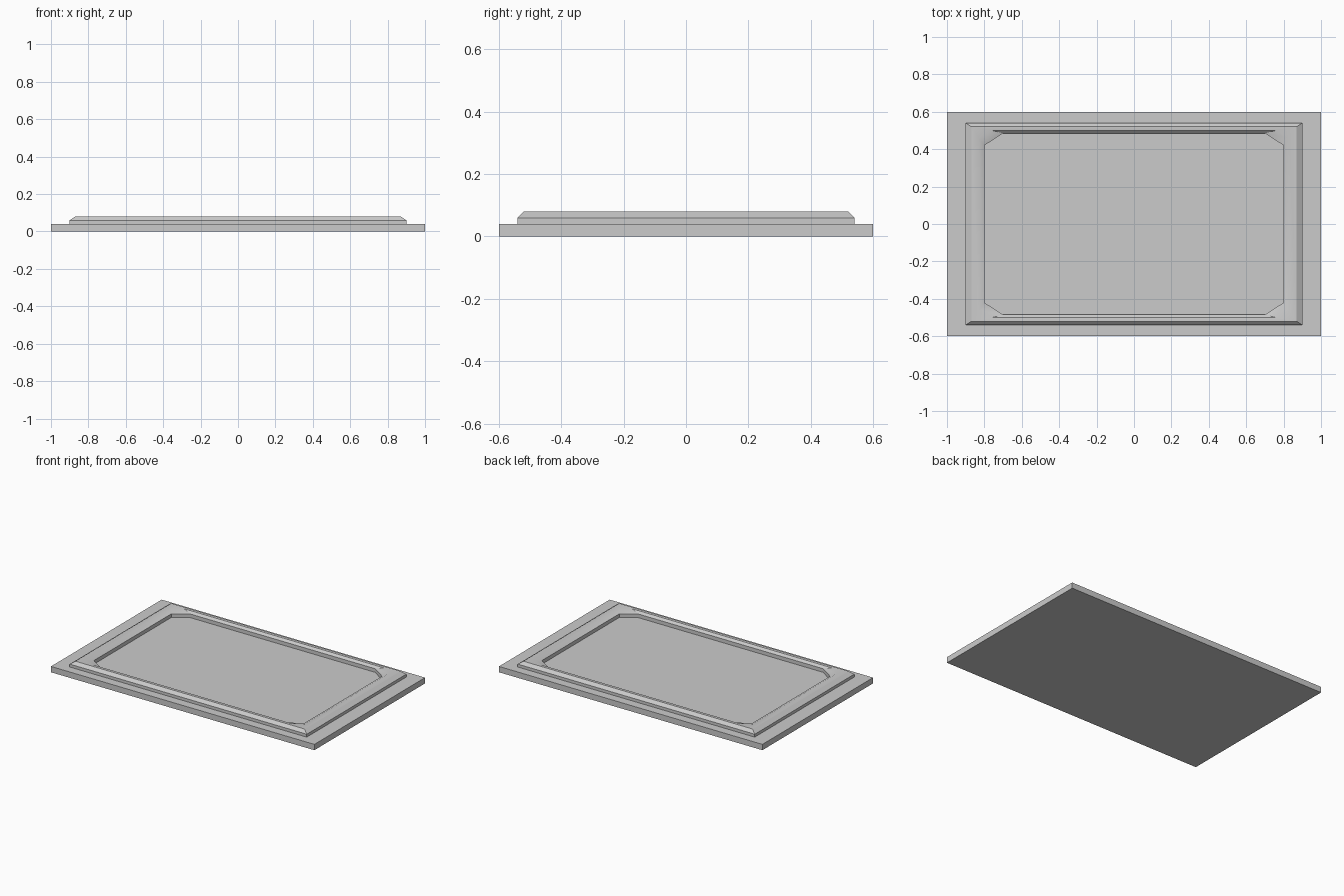
import bpy, bmesh, math

if "Cube" in bpy.data.objects:
    bpy.data.objects.remove(bpy.data.objects["Cube"])


def make_object(name, bm):
    bmesh.ops.recalc_face_normals(bm, faces=bm.faces)
    mesh = bpy.data.meshes.new(name)
    bm.to_mesh(mesh)
    bm.free()
    obj = bpy.data.objects.new(name, mesh)
    bpy.context.collection.objects.link(obj)
    return obj


def loop_points(x, y, cx, cy):
    """Rectangle of half size x, y with corners cut by cx, cy (8 points)."""
    return [(x, -y + cy), (x, y - cy), (x - cx, y), (-x + cx, y),
            (-x, y - cy), (-x, -y + cy), (-x + cx, -y), (x - cx, -y)]


# Base plate
bm = bmesh.new()
bmesh.ops.create_cube(bm, size=1)
bmesh.ops.scale(bm, vec=(2, 1.2, 0.04), verts=bm.verts)
bmesh.ops.translate(bm, vec=(0, 0, 0.02), verts=bm.verts)
make_object("base_plate", bm)

# Raised border: square outside, cut corners inside (x, y, corner x, corner y, z)
section = [
    (0.90, 0.54, 0, 0, 0.04),
    (0.90, 0.54, 0, 0, 0.06),
    (0.87, 0.52, 0, 0, 0.08),
    (0.83, 0.50, 0.07, 0.04, 0.08),
    (0.80, 0.485, 0.10, 0.065, 0.065),
    (0.80, 0.485, 0.10, 0.065, 0.04),
]
bm = bmesh.new()
rings = [[bm.verts.new((px, py, z)) for px, py in loop_points(x, y, cx, cy)]
         for x, y, cx, cy, z in section]
for a, b in zip(rings, rings[1:]):
    for i in range(8):
        j = (i + 1) % 8
        bm.faces.new((a[i], a[j], b[j], b[i]))
bmesh.ops.remove_doubles(bm, verts=bm.verts, dist=1e-4)
border = make_object("raised_border", bm)

# Soft shading across the shallow slopes
bpy.context.view_layer.objects.active = border
border.select_set(True)
bpy.ops.object.shade_smooth_by_angle(angle=math.radians(30))
